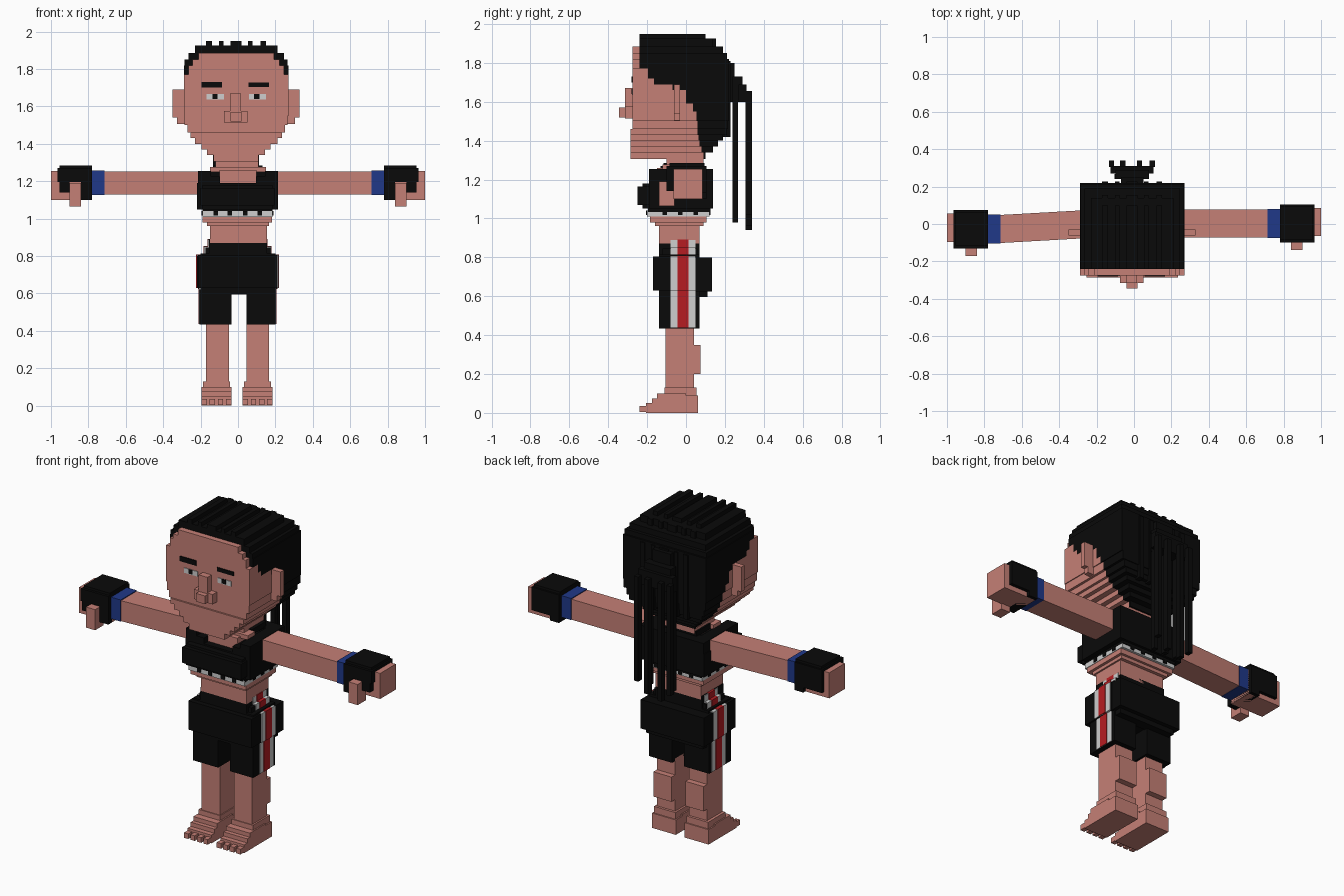
import bpy, bmesh


def material(name, rgb):
    m = bpy.data.materials.new(name)
    m.diffuse_color = (*rgb, 1)
    return m


SKIN = material("skin", (0.56, 0.215, 0.18))
BLACK = material("black", (0.003, 0.003, 0.003))
WHITE = material("white", (0.62, 0.62, 0.62))
RED = material("red", (0.47, 0.012, 0.016))
BLUE = material("blue", (0.014, 0.04, 0.25))


def blocks(name, mat, boxes):
    """One flat-shaded object made of boxes given as x0, x1, y0, y1, z0, z1."""
    bm = bmesh.new()
    for x0, x1, y0, y1, z0, z1 in boxes:
        for v in bmesh.ops.create_cube(bm, size=1)["verts"]:
            v.co = ((x0 if v.co.x < 0 else x1), (y0 if v.co.y < 0 else y1),
                    (z0 if v.co.z < 0 else z1))
    me = bpy.data.meshes.new(name)
    bm.to_mesh(me)
    bm.free()
    me.materials.append(mat)
    ob = bpy.data.objects.new(name, me)
    bpy.context.collection.objects.link(ob)
    return ob


# Head: layers of half width, hairline y and back-of-hair y, from chin to crown
CX = -0.01
LAYERS = [  # z0, z1, half width, face front, hairline, hair back
    (1.305, 1.34, 0.12, -0.285, 0.09, 0.10), (1.34, 1.37, 0.155, -0.285, 0.08, 0.14),
    (1.37, 1.40, 0.185, -0.285, 0.07, 0.165), (1.40, 1.43, 0.22, -0.285, 0.065, 0.19),
    (1.43, 1.46, 0.245, -0.285, 0.06, 0.21), (1.46, 1.50, 0.26, -0.275, 0.06, 0.215),
    (1.50, 1.55, 0.275, -0.275, 0.055, 0.22), (1.55, 1.59, 0.28, -0.275, 0.035, 0.22),
    (1.59, 1.66, 0.28, -0.275, 0.0, 0.22), (1.66, 1.69, 0.28, -0.275, -0.07, 0.22),
    (1.69, 1.72, 0.28, -0.275, -0.165, 0.22), (1.72, 1.77, 0.28, -0.275, -0.195, 0.22),
    (1.77, 1.82, 0.28, -0.275, -0.24, 0.22), (1.82, 1.85, 0.275, -0.275, -0.24, 0.21),
    (1.85, 1.885, 0.255, -0.275, -0.24, 0.19),
]
face, hair = [], []
for z0, z1, hw, front, line, back in LAYERS:
    fw = hw if z0 < 1.76 else hw - 0.025 - (z0 - 1.77) * 0.35
    face.append((CX - fw, CX + fw, front, line, z0, z1))
    hair.append((CX - hw, CX + hw, line, back, z0, z1))
hair += [(CX - 0.22, CX + 0.22, -0.24, 0.14, 1.885, 1.925)]
# Raised strands running over the crown
for x, w in ((-0.155, 0.015), (-0.09, 0.012), (-0.01, 0.03), (0.065, 0.012), (0.135, 0.015)):
    hair.append((x - w, x + w, -0.24, 0.10, 1.92, 1.95))
    hair.append((x - w, x + w, 0.10, 0.155, 1.88, 1.925))
    hair.append((x - w, x + w, 0.1, 0.228, 1.42, 1.81))
blocks("face", SKIN, face)
blocks("hair", BLACK, hair)

# Ponytail knot and hanging strands
tail = [(-0.07, 0.05, 0.2, 0.25, 1.6, 1.80), (-0.1, 0.08, 0.24, 0.29, 1.6, 1.73),
        (-0.125, 0.105, 0.27, 0.31, 1.6, 1.69)]
for x, z in ((-0.12, 0.99), (-0.06, 0.94), (0.03, 0.96), (0.097, 1.02)):
    tail.append((x - 0.014, x + 0.014, 0.305, 0.34, z, 1.655))
for x in (-0.09, -0.01, 0.065):
    tail.append((x - 0.014, x + 0.014, 0.24, 0.268, 0.98, 1.62))
blocks("ponytail", BLACK, tail)

# Ears and nose
blocks("ears", SKIN, [(CX + s * 0.27, CX + s * w, -0.062, -0.03, z, 1.69)
                      for s in (-1, 1) for w, z in ((0.34, 1.54), (0.315, 1.505))])
blocks("nose", SKIN, [(-0.043, 0.015, -0.315, -0.27, 1.57, 1.67),
                      (-0.075, 0.05, -0.315, -0.27, 1.515, 1.575),
                      (-0.04, 0.02, -0.345, -0.3, 1.52, 1.57)])

# Brows and eyes as thin plates
blocks("brows", BLACK, [(-0.195, -0.085, -0.281, -0.273, 1.70, 1.73),
                        (0.055, 0.165, -0.281, -0.273, 1.705, 1.728)])
blocks("eye_whites", WHITE, [(x, x + 0.092, -0.279, -0.273, 1.636, 1.666)
                             for x in (-0.168, 0.058)])
blocks("pupils", BLACK, [(x - 0.014, x + 0.014, -0.281, -0.273, 1.64, 1.666)
                         for x in (-0.123, 0.1)])

# Neck and bare torso
blocks("neck", SKIN, [(-0.12, 0.11, -0.10, 0.09, 1.27, 1.315),
                      (-0.15, 0.15, -0.12, -0.05, 1.25, 1.277),
                      (-0.10, 0.10, -0.15, 0.07, 1.19, 1.26)])
blocks("waist", SKIN, [(-0.19, 0.182, -0.185, 0.105, 0.98, 1.015),
                       (-0.165, 0.165, -0.16, 0.09, 0.96, 0.985),
                       (-0.15, 0.155, -0.14, 0.07, 0.87, 0.97)])

# Cropped top with straps, bust and a white hem
top = [(-0.22, 0.215, -0.19, 0.14, 1.05, 1.19), (-0.19, 0.185, -0.195, 0.125, 1.033, 1.06),
       (-0.20, 0.195, -0.25, -0.18, 1.07, 1.165), (-0.19, 0.185, -0.225, -0.18, 1.05, 1.18),
       (-0.2, 0.2, 0.06, 0.14, 1.18, 1.255), (-0.13, 0.13, -0.05, 0.085, 1.25, 1.283)]
for s in (-1, 1):
    a, b, c = 0.145 * s, 0.215 * s, 0.095 * s
    top += [(min(a, b), max(a, b), -0.19, 0.14, 1.18, 1.255),
            (min(a, c), max(a, c), -0.19, 0.1, 1.18, 1.225)]
top += [(x - 0.012, x + 0.012, -0.206, 0.126, 1.017, 1.04) for x in (-0.12, -0.045, 0.04, 0.115)]
top += [(-0.196, 0.19, y - 0.012, y + 0.012, 1.017, 1.04) for y in (-0.11, -0.03, 0.05)]
blocks("crop_top", BLACK, top)
blocks("top_hem", WHITE, [(-0.191, 0.185, -0.2, 0.12, 1.01, 1.04)])

# Shorts
shorts = [(-0.155, 0.155, -0.14, 0.07, 0.78, 0.89), (-0.2, 0.2, -0.14, 0.07, 0.6, 0.815),
          (-0.205, -0.035, -0.14, 0.07, 0.435, 0.62), (0.045, 0.2, -0.14, 0.07, 0.435, 0.62),
          (-0.218, 0.212, -0.09, 0.06, 0.63, 0.80), (-0.215, 0.21, -0.17, -0.08, 0.63, 0.805),
          (-0.175, 0.175, -0.12, 0.06, 0.80, 0.845),
          (-0.215, 0.21, 0.05, 0.135, 0.625, 0.80), (-0.19, 0.19, 0.05, 0.11, 0.595, 0.64)]
blocks("shorts", BLACK, shorts)

# Side stripes follow the stepped hips
for name, mat, y0, y1, t in (("white_stripes", WHITE, -0.08, 0.05, 0.003),
                             ("red_stripes", RED, -0.045, 0.012, 0.006)):
    strips = []
    for s in (-1, 1):
        for w, z0, z1 in ((0.155, 0.84, 0.885), (0.175, 0.80, 0.848),
                          (0.215, 0.63, 0.803), (0.2025, 0.438, 0.63)):
            xs = sorted((s * (w - 0.035), s * (w + t) - 0.0025))
            strips.append((*xs, y0, y1, z0, z1 + t))
    blocks(name, mat, strips)

# Legs, feet and toes
for name, lx, fx in (("left", -0.17, -0.195), ("right", 0.045, 0.025)):
    r = lx + 0.122
    blocks(name + "_leg", SKIN, [(lx, r, -0.105, 0.04, 0.1, 0.45),
                                 (lx, r, 0.0, 0.075, 0.2, 0.35)])
    foot = [(fx, fx + 0.16, -0.11, 0.062, 0.0, 0.09), (fx + 0.008, fx + 0.152, -0.11, 0.055, 0.09, 0.13),
            (fx, fx + 0.16, -0.15, 0.0, 0.0, 0.10), (fx, fx + 0.16, -0.175, 0.0, 0.0, 0.075),
            (fx, fx + 0.16, -0.205, 0.0, 0.0, 0.05)]
    for i in range(4):
        x = fx + i * 0.0435
        foot.append((x, x + 0.029, -0.24, -0.2, 0.005, 0.036))
    blocks(name + "_foot", SKIN, foot)

# Arms: forearm, wristband, fist, thumb and glove, the left one set slightly forward
for name, s, dy in (("left", -1, -0.03), ("right", 1, 0.0)):
    def limb(part, mat, boxes):
        return blocks(name + part, mat, [(*sorted((s * a, s * b)), c + dy, d + dy, e, f)
                                         for a, b, c, d, e, f in boxes])
    arm = limb("_arm", SKIN, [(0.19, 0.72, -0.072, 0.078, 1.128, 1.252)])
    for v in arm.data.vertices:  # shoulder end stays in line with the body
        if abs(v.co.x) < 0.3:
            v.co.y -= dy
    limb("_wristband", BLUE, [(0.715, 0.79, -0.074, 0.08, 1.126, 1.257)])
    limb("_fist", SKIN, [(0.78, 1.0, -0.065, 0.085, 1.10, 1.255)])
    limb("_thumb", SKIN, [(0.84, 0.902, -0.14, -0.06, 1.065, 1.19)])
    limb("_glove", BLACK, [(0.78, 0.965, -0.10, 0.105, 1.195, 1.27),
                           (0.78, 0.955, -0.085, 0.095, 1.26, 1.285),
                           (0.78, 0.84, -0.10, 0.105, 1.10, 1.2),
                           (0.83, 0.965, 0.07, 0.105, 1.13, 1.2),
                           (0.9, 0.955, -0.1, -0.05, 1.14, 1.2)])
